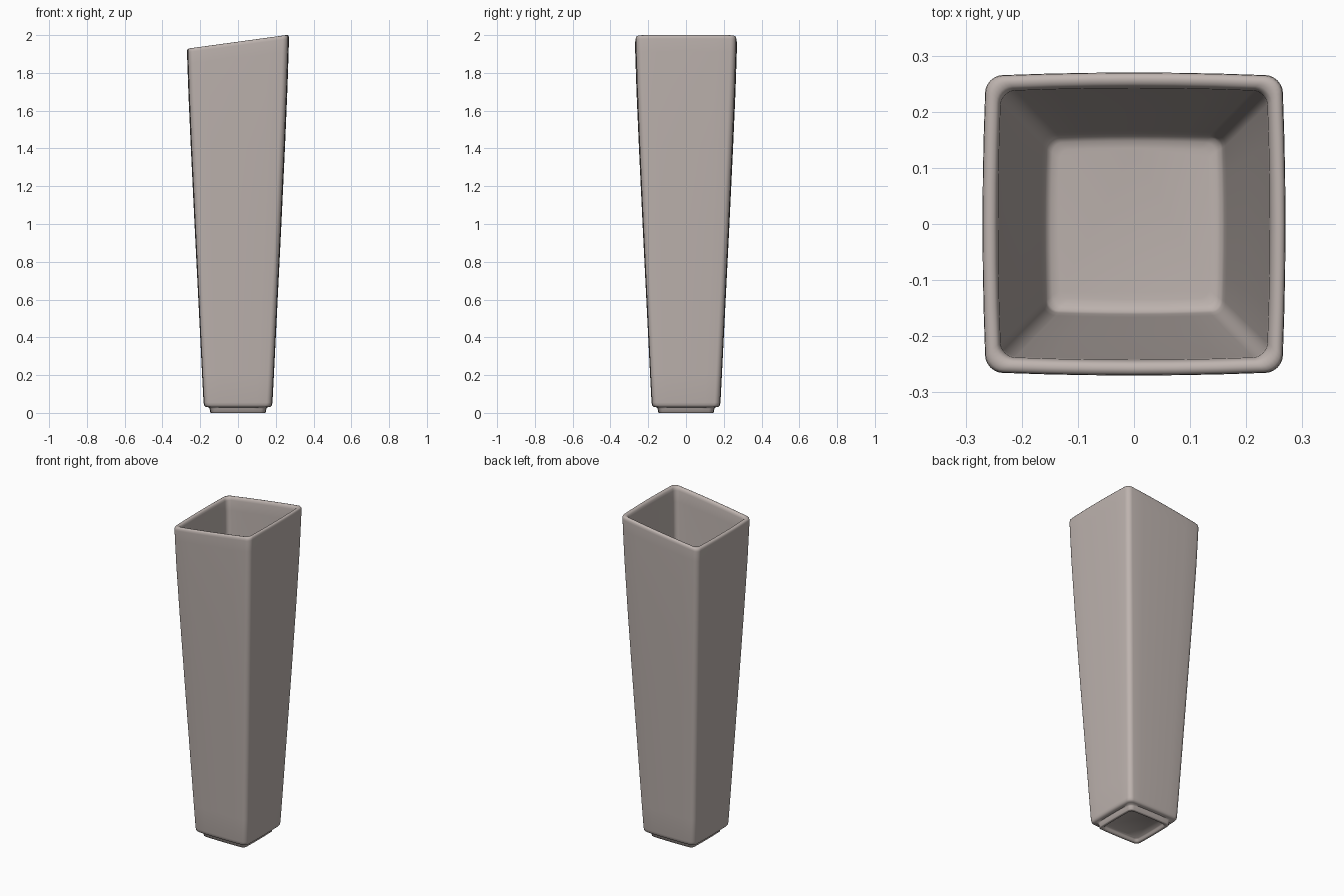
import bpy, bmesh, math

cube = bpy.data.objects.get("Cube")
if cube:
    bpy.data.objects.remove(cube, do_unlink=True)

TOP = 1.965      # mean rim height
SLOPE = 0.137    # sideways tilt of the rim
BOW = 0.022      # slight outward bow of each side

clay = bpy.data.materials.new("warm grey ceramic")
clay.use_nodes = True
colour = (0.51, 0.45, 0.425, 1)
clay.diffuse_color = colour
bsdf = next(n for n in clay.node_tree.nodes if n.type == 'BSDF_PRINCIPLED')
bsdf.inputs["Base Color"].default_value = colour
bsdf.inputs["Roughness"].default_value = 0.5


def square_ring(bm, half, z, radius, corner_steps=6, side_steps=6):
    """Rounded, gently bowed square, tilted more and more towards the rim."""
    points = []
    c = half - radius
    for q in range(4):
        turn = q * math.pi / 2
        side = [(half, -c + 2 * c * i / side_steps) for i in range(side_steps)]
        corner = [(c + radius * math.cos(a), c + radius * math.sin(a))
                  for a in (math.pi / 2 * i / corner_steps for i in range(corner_steps))]
        for x, y in side + corner:
            x, y = x * (1 - BOW * (y / half) ** 2), y * (1 - BOW * (x / half) ** 2)
            points.append((x * math.cos(turn) - y * math.sin(turn),
                           x * math.sin(turn) + y * math.cos(turn)))
    tilt = SLOPE * (z / TOP) ** 3
    return [bm.verts.new((x, y, z + tilt * x)) for x, y in points]


# Half width, height, corner radius: from the recessed underside, over the rim, to the floor
foot = [(0.118, 0.018, 0.015), (0.124, 0.012, 0.018), (0.128, 0.003, 0.02),
        (0.133, 0.0, 0.02), (0.143, 0.0, 0.022), (0.147, 0.003, 0.024),
        (0.150, 0.022, 0.025), (0.154, 0.029, 0.025)]
outside = [(0.168, 0.031, 0.025), (0.175, 0.034, 0.027), (0.180, 0.041, 0.028),
           (0.1825, 0.055, 0.028), (0.190, 0.2, 0.028), (0.210, 0.6, 0.029),
           (0.230, 1.0, 0.03), (0.249, 1.4, 0.03), (0.262, 1.7, 0.03),
           (0.268, 1.88, 0.03)]
rim = [(0.270, 1.945, 0.03), (0.269, 1.957, 0.03), (0.265, 1.963, 0.029),
       (0.258, TOP, 0.028), (0.250, 1.963, 0.027), (0.245, 1.957, 0.026),
       (0.242, 1.945, 0.025)]
inside = [(0.240, 1.88, 0.025), (0.233, 1.7, 0.025), (0.221, 1.4, 0.025),
          (0.203, 1.0, 0.024), (0.184, 0.6, 0.024), (0.166, 0.2, 0.023),
          (0.161, 0.09, 0.022), (0.157, 0.078, 0.02), (0.148, 0.072, 0.018),
          (0.135, 0.07, 0.016)]

bm = bmesh.new()
rings = [square_ring(bm, *p) for p in foot + outside + rim + inside]
for a, b in zip(rings, rings[1:]):
    n = len(a)
    for i in range(n):
        j = (i + 1) % n
        bm.faces.new((a[i], a[j], b[j], b[i]))
bm.faces.new(rings[0][::-1])   # recessed underside
bm.faces.new(rings[-1])        # inner floor
bmesh.ops.recalc_face_normals(bm, faces=bm.faces)

mesh = bpy.data.meshes.new("vase")
bm.to_mesh(mesh)
bm.free()
mesh.materials.append(clay)
vase = bpy.data.objects.new("vase", mesh)
bpy.context.collection.objects.link(vase)

bpy.ops.object.select_all(action='DESELECT')
vase.select_set(True)
bpy.context.view_layer.objects.active = vase
bpy.ops.object.shade_smooth_by_angle(angle=math.radians(50))
